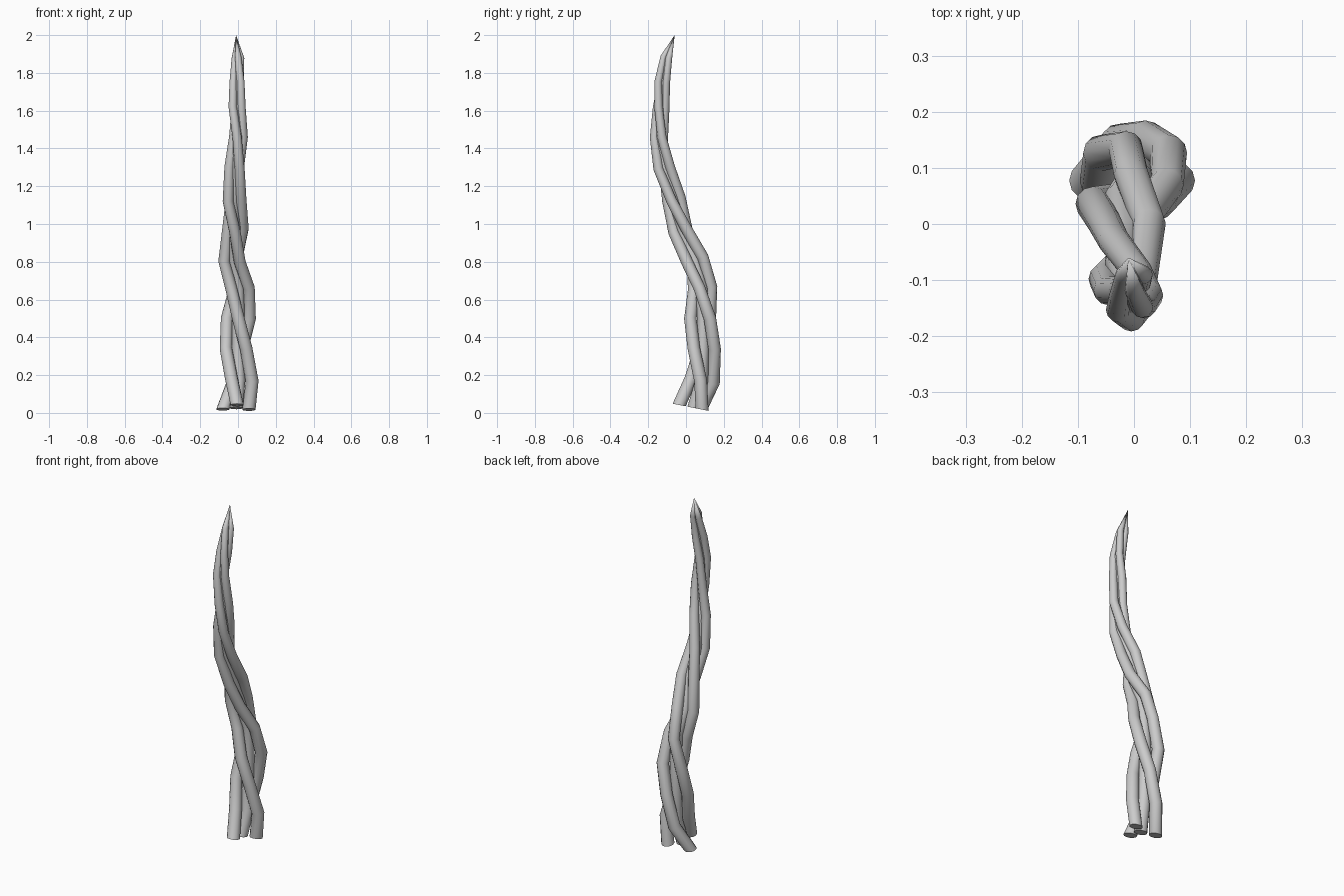
import bpy, bmesh, math
from mathutils import Vector

if "Cube" in bpy.data.objects:
    bpy.data.objects.remove(bpy.data.objects["Cube"])

# Bundle centre line: x, y, z, strand distance from centre, strand radius
PATH = [
    (-0.009, 0.042, 0.026, 0.080, 0.035), (0.005, 0.083, 0.17, 0.070, 0.034),
    (0.0, 0.09, 0.34, 0.065, 0.033), (0.002, 0.092, 0.5, 0.069, 0.033),
    (0.003, 0.082, 0.66, 0.056, 0.031), (-0.023, 0.043, 0.81, 0.051, 0.031),
    (-0.014, -0.02, 0.97, 0.046, 0.030), (-0.024, -0.069, 1.13, 0.042, 0.028),
    (-0.010, -0.117, 1.3, 0.036, 0.026), (0.0, -0.138, 1.46, 0.030, 0.024),
    (-0.007, -0.136, 1.62, 0.027, 0.022), (0.0, -0.127, 1.75, 0.025, 0.020),
    (0.0, -0.100, 1.88, 0.019, 0.017), (-0.01, -0.06, 2.0, 0.0, 0.0),
]
CENTRES = [Vector(p[:3]) for p in PATH]
TWIST = math.radians(-260)      # turn per unit of height
SIDES = 12


def tangent(pts, i):
    return (pts[min(i + 1, len(pts) - 1)] - pts[max(i - 1, 0)]).normalized()


def axes(t):
    u = (Vector((1, 0, 0)) - t * t.x).normalized()
    return u, t.cross(u)


def strand(name, start, on_axis=False):
    pts = []
    for i, p in enumerate(PATH):
        # the cut base ends share one gently tilted plane
        t = Vector((0, 0.2, 1)).normalized() if i == 0 else tangent(CENTRES, i)
        u, v = axes(t)
        a = start + TWIST * p[2]
        d = 0 if on_axis else p[3]
        pts.append(CENTRES[i] + (u * math.cos(a) + v * math.sin(a)) * d)
    bm = bmesh.new()
    rings = []
    for i, p in enumerate(PATH[:-1]):
        t = Vector((0, 0.2, 1)).normalized() if i == 0 else tangent(pts, i)
        u, v = axes(t)
        rings.append([bm.verts.new(pts[i] + (u * math.cos(b) + v * math.sin(b)) * p[4])
                      for b in (2 * math.pi * k / SIDES for k in range(SIDES))])
    tip = bm.verts.new(pts[-1])
    for k in range(SIDES):
        n = (k + 1) % SIDES
        for a, b in zip(rings, rings[1:]):
            bm.faces.new((a[k], a[n], b[n], b[k]))
        bm.faces.new((rings[-1][k], rings[-1][n], tip))
    bm.faces.new(rings[0][::-1])
    mesh = bpy.data.meshes.new(name)
    bm.to_mesh(mesh)
    bm.free()
    ob = bpy.data.objects.new(name, mesh)
    bpy.context.collection.objects.link(ob)
    bpy.ops.object.select_all(action='DESELECT')
    ob.select_set(True)
    bpy.context.view_layer.objects.active = ob
    bpy.ops.object.shade_smooth_by_angle(angle=math.radians(45))


# Straight core and three strands wound round it
strand("core_strand", 0, on_axis=True)
for n in range(3):
    strand(f"wound_strand_{n + 1}", math.radians(40 + 120 * n))
